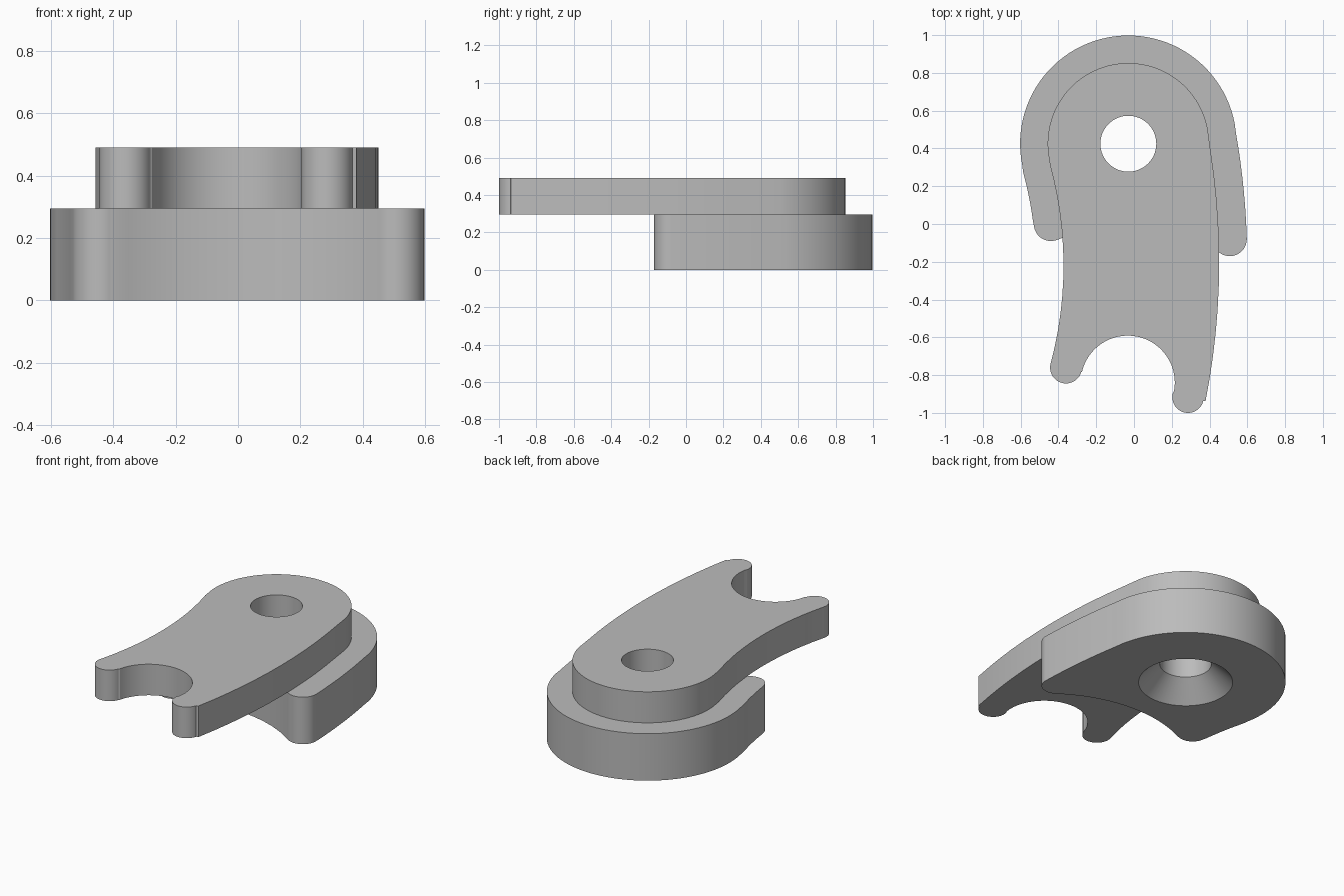
import bpy, bmesh, math
from mathutils import Vector

if "Cube" in bpy.data.objects:
    bpy.data.objects.remove(bpy.data.objects["Cube"])

grey = bpy.data.materials.new("plain grey")
grey.use_nodes = True
grey.diffuse_color = (0.5, 0.5, 0.5, 1)
grey.node_tree.nodes["Principled BSDF"].inputs["Base Color"].default_value = (0.5, 0.5, 0.5, 1)

# Shared construction centres
PIVOT = Vector((-0.03, 0.425))
NOTCH = Vector((-0.033, -0.84))
WAIST = Vector((-2.375, -0.22))
FLANK = Vector((-3.349, -0.2))
HOLE_R = 0.148
STEP = 0.295


def tangent_angle(a, b):
    """Angle on circle a at which it touches circle b."""
    d = b[0] - a[0]
    if a[2] == b[2] and a[1] < b[1]:
        d = -d
    return math.atan2(d.y, d.x)


def outline(circles):
    """Counter-clockwise chain of tangent arcs: (centre, radius, +1 convex / -1 concave)."""
    pts = []
    for i, (c, r, turn) in enumerate(circles):
        here = circles[i]
        start = tangent_angle(here, circles[i - 1])
        end = tangent_angle(here, circles[(i + 1) % len(circles)])
        sweep = turn * ((turn * (end - start)) % math.tau)
        n = max(12, int(abs(sweep) * 16))
        for k in range(n):
            t = start + sweep * k / n
            pts.append(c + r * Vector((math.cos(t), math.sin(t))))
    return pts


def ring(radius, n=64):
    return [PIVOT + radius * Vector((math.cos(math.tau * k / n), math.sin(math.tau * k / n)))
            for k in range(n)]


def plate(name, circles, bottom, top, bore):
    """Extruded outline with a bore given as (radius, z) rings from bottom to top."""
    bm = bmesh.new()

    def loop(pts, z):
        vs = [bm.verts.new((p.x, p.y, z)) for p in pts]
        es = [bm.edges.new((vs[k - 1], vs[k])) for k in range(len(vs))]
        return vs, es

    def skin(a, b):
        for k in range(len(a)):
            bm.faces.new((a[k - 1], a[k], b[k], b[k - 1]))

    pts = outline(circles)
    low, high = loop(pts, bottom), loop(pts, top)
    rings = [loop(ring(r), z) for r, z in bore]
    # Caps with the hole left open
    for outer, inner in ((low, rings[0]), (high, rings[-1])):
        bmesh.ops.triangle_fill(bm, edges=outer[1] + inner[1], use_beauty=True)
    # Outer wall and bore walls
    skin(low[0], high[0])
    for a, b in zip(rings, rings[1:]):
        skin(a[0], b[0])
    bmesh.ops.recalc_face_normals(bm, faces=bm.faces)
    mesh = bpy.data.meshes.new(name)
    bm.to_mesh(mesh)
    bm.free()
    mesh.materials.append(grey)
    ob = bpy.data.objects.new(name, mesh)
    bpy.context.collection.objects.link(ob)
    bpy.ops.object.select_all(action='DESELECT')
    ob.select_set(True)
    bpy.context.view_layer.objects.active = ob
    bpy.ops.object.shade_smooth_by_angle(angle=math.radians(30))


# Thick lower plate with a countersunk bore
plate("lower_plate", [
    (PIVOT, 0.573, 1), (WAIST, 1.855, -1),
    (Vector((-0.44, 0)), 0.09, 1), (NOTCH, 0.842, -1),
    (Vector((0.507, -0.08)), 0.09, 1), (FLANK, 3.948, 1),
], 0, STEP, [(0.27, 0), (HOLE_R, 0.12), (HOLE_R, STEP)])

# Long upper plate with two prongs and a round notch
plate("upper_plate", [
    (PIVOT, 0.427, 1), (WAIST, 2.002, -1),
    (Vector((-0.36, -0.76)), 0.084, 1), (NOTCH, 0.249, -1),
    (Vector((0.286, -0.917)), 0.083, 1), (FLANK, 3.8, 1),
], STEP, 0.49, [(HOLE_R, STEP), (HOLE_R, 0.49)])
